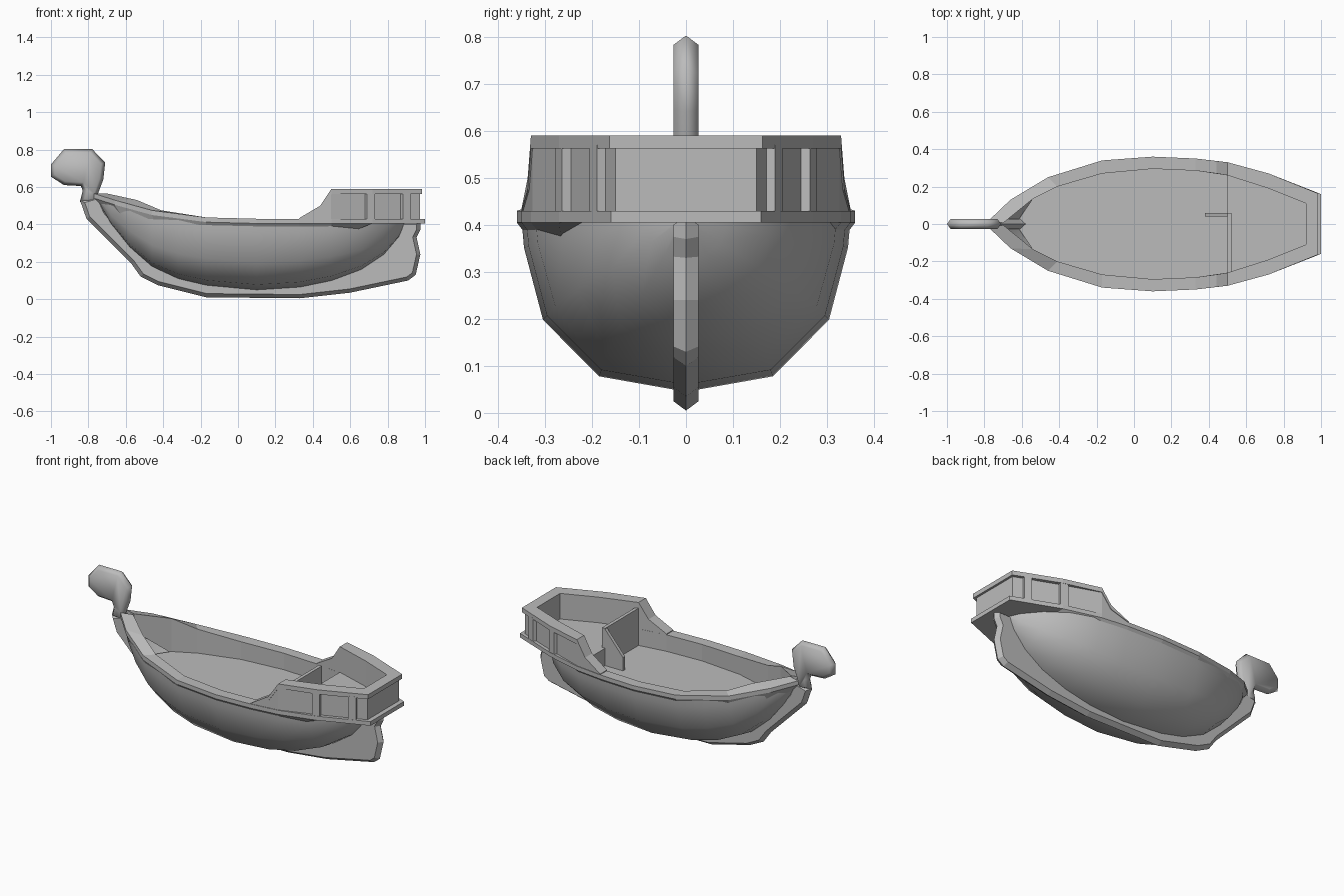
import bpy, bmesh, math
from mathutils import Vector

cube = bpy.data.objects.get("Cube")
if cube:
    bpy.data.objects.remove(cube, do_unlink=True)

# One plain colour for everything
grey = bpy.data.materials.new("grey")
grey.use_nodes = True
colour = (0.5, 0.5, 0.5, 1)
grey.diffuse_color = colour
grey.node_tree.nodes["Principled BSDF"].inputs["Base Color"].default_value = colour


def finish(name, bm, smooth=False):
    bmesh.ops.remove_doubles(bm, verts=bm.verts, dist=0.0005)
    bmesh.ops.recalc_face_normals(bm, faces=bm.faces)
    for f in bm.faces:
        f.smooth = smooth
    mesh = bpy.data.meshes.new(name)
    bm.to_mesh(mesh)
    bm.free()
    mesh.materials.append(grey)
    obj = bpy.data.objects.new(name, mesh)
    bpy.context.collection.objects.link(obj)
    return obj


def loft(name, sections, closed, smooth=False):
    """Skin neighbouring cross-sections; closed sections are capped at the ends."""
    bm = bmesh.new()
    rows = [[bm.verts.new(p) for p in s] for s in sections]
    n = len(rows[0])
    for a, b in zip(rows, rows[1:]):
        for i in range(n if closed else n - 1):
            j = (i + 1) % n
            bm.faces.new((a[i], a[j], b[j], b[i]))
    if closed:
        bm.faces.new(rows[0])
        bm.faces.new(rows[-1])
    return finish(name, bm, smooth)


def prism(name, points, lo, hi, axis):
    """Extrude a flat outline along y or z."""
    def place(p, h):
        return (p[0], h, p[1]) if axis == "y" else (p[0], p[1], h)
    return loft(name, [[place(p, h) for p in points] for h in (lo, hi)], True)


def box(name, lo, hi):
    return prism(name, [(lo[0], lo[1]), (hi[0], lo[1]), (hi[0], hi[1]), (lo[0], hi[1])],
                 lo[2], hi[2], "z")


def both_sides(points):
    return points + [(x, -y) for x, y in reversed(points)]


def band(name, outer, inner, top, outer_low, inner_low):
    """Rail running down one side, across the stern and up the other side."""
    half = [[(*o, t), (*o, a), (*i, b), (*i, t)]
            for o, i, t, a, b in zip(outer, inner, top, outer_low, inner_low)]
    other = [[(x, -y, z) for x, y, z in s] for s in reversed(half)]
    return loft(name, half + other, True)


def ridged_plate(name, outline, half_width, bevel, smooth):
    """Upright plate whose edge comes to a ridge on the centre line."""
    pts = [Vector(p) for p in outline]
    area = sum(a.x * b.y - b.x * a.y for a, b in zip(pts, pts[1:] + pts[:1]))
    sign = 1 if area > 0 else -1
    inset = []
    for k, p in enumerate(pts):
        d1 = (p - pts[k - 1]).normalized()
        d2 = (pts[(k + 1) % len(pts)] - p).normalized()
        n1, n2 = Vector((-d1.y, d1.x)), Vector((-d2.y, d2.x))
        inset.append(p + sign * bevel * (n1 + n2) / max(1 + n1.dot(n2), 0.5))
    rings = [[(p.x, -half_width, p.y) for p in inset],
             [(p.x, 0, p.y) for p in pts],
             [(p.x, half_width, p.y) for p in inset]]
    return loft(name, rings, True, smooth)


# Hull: stations of x, keel height, half width, top height
stations = [(-.755, .535, .015, .55), (-.68, .40, .10, .52), (-.58, .275, .175, .49),
            (-.46, .17, .24, .455), (-.32, .105, .29, .435), (-.17, .07, .33, .42),
            (.1, .045, .35, .41), (.33, .06, .34, .41), (.5, .095, .32, .41),
            (.66, .155, .265, .41), (.78, .235, .18, .41), (.86, .33, .085, .41),
            (.89, .40, .02, .41)]
profile = [(1, 1), (.985, .84), (.87, .42), (.53, .09), (0, 0)]
full = profile + [(-w, t) for w, t in reversed(profile[:-1])]
loft("hull", [[(x, w * hw, zk + t * (zt - zk)) for w, t in full]
              for x, zk, hw, zt in stations], False, True)

# Keel with stem and stern post
ridged_plate("keel", [
    (-.845, .53), (-.81, .43), (-.70, .32), (-.57, .19), (-.52, .12), (-.43, .075),
    (-.17, .01), (.33, .005), (.6, .035), (.91, .1), (.95, .13), (.975, .24),
    (.955, .33), (.975, .37), (.975, .42), (.85, .42), (.76, .28), (.55, .16),
    (.3, .11), (.1, .095), (-.15, .12), (-.36, .17), (-.5, .25), (-.6, .35),
    (-.70, .47), (-.74, .56)], .027, .02, False)

# Curled prow head and neck
ridged_plate("prow_head", [
    (-.845, .52), (-.83, .58), (-.84, .605), (-.93, .61), (-1, .655), (-1, .72),
    (-.93, .803), (-.78, .803), (-.71, .73), (-.72, .64), (-.75, .56), (-.76, .51)],
    .027, .02, True)

# Rim outlines, bow to stern
outer = [(-.77, .025), (-.66, .13), (-.46, .25), (-.17, .34), (.1, .36), (.33, .35),
         (.5, .33), (.72, .27), (1, .16)]
inner = [(-.7, .005), (-.54, .135), (-.41, .2), (-.17, .27), (.1, .295), (.33, .285),
         (.5, .26), (.72, .19), (.92, .11)]
sheer = [.565, .53, .475, .437] + [.43] * 5
band("gunwale", outer, inner, sheer, [z - .025 for z in sheer],
     [.46] + [.32] * 6 + [.405] * 2)

# Stern bulwark with its top rail
stern_outer = [outer[5], (.44, .337), outer[6], outer[7], (.985, .163)]
stern_inner = [inner[5], (.44, .27)] + inner[6:]
rail_top = [.435, .5, .59, .59, .59]
rail_low = [.43, .475, .563, .563, .563]
band("stern_rail", stern_outer, stern_inner, rail_top, rail_low, rail_low)
wall_outer = [(x - .003, y - .003) for x, y in stern_outer[:3]] + [(.715, .25), (.972, .15)]
band("stern_bulwark", wall_outer, stern_inner, rail_low, [.425] * 5, [.425] * 5)

# Posts on the bulwark sides
for side, label in ((1, "left"), (-1, "right")):
    for x, y, turn in ((.705, .258, -.3), (.895, .185, -.37)):
        along = Vector((math.cos(turn), math.sin(turn)))
        out = Vector((-along.y, along.x))
        corners = [Vector((x, y)) + a * along + b * out
                   for a, b in ((-.032, -.02), (-.02, .014), (.024, .014), (.028, -.02))]
        prism("bulwark_post_" + label, [(p.x, p.y * side) for p in corners], .425, .57, "z")

# Decks
prism("main_deck", both_sides([(-.62, .02), (-.54, .137)] + inner[2:6] + [(.52, .26)]),
      .32, .33, "z")
prism("quarter_deck", both_sides(inner[6:]), .405, .435, "z")
box("deck_step", (.5, -.26, .325), (.52, .26, .43))

# Railing at the front of the quarter deck and the sloping stair rail
box("deck_railing", (.5, -.265, .325), (.52, .06, .555))
prism("stair_rail", [(.5, .325), (.38, .325), (.38, .41), (.5, .55)], .04, .06, "y")
